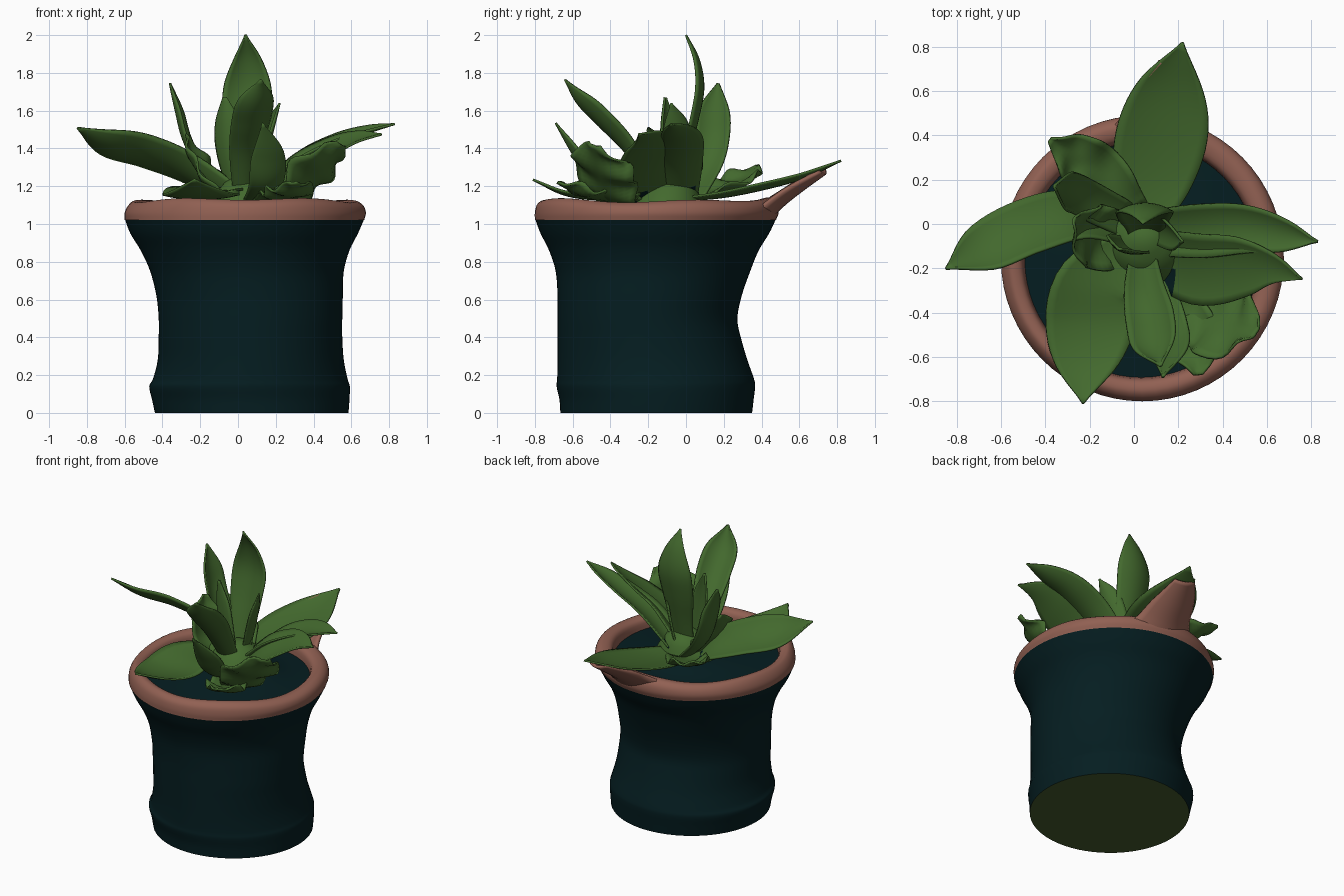
import bpy, bmesh, math
from mathutils import Vector

if "Cube" in bpy.data.objects:
    bpy.data.objects.remove(bpy.data.objects["Cube"])


def mat(name, rgb):
    m = bpy.data.materials.new(name)
    m.diffuse_color = (*rgb, 1)
    m.use_nodes = True
    m.node_tree.nodes["Principled BSDF"].inputs["Base Color"].default_value = m.diffuse_color
    return m


TEAL = mat("dark teal", (0.0015, 0.0125, 0.0150))
CLAY = mat("terracotta", (0.285, 0.118, 0.086))
LEAF = mat("leaf green", (0.056, 0.142, 0.027))
OLIVE = mat("olive base", (0.058, 0.105, 0.026))


def finish(name, bm, mats, angle=50):
    bmesh.ops.recalc_face_normals(bm, faces=bm.faces)
    me = bpy.data.meshes.new(name)
    bm.to_mesh(me)
    bm.free()
    ob = bpy.data.objects.new(name, me)
    bpy.context.collection.objects.link(ob)
    for m in mats:
        me.materials.append(m)
    bpy.ops.object.select_all(action='DESELECT')
    ob.select_set(True)
    bpy.context.view_layer.objects.active = ob
    bpy.ops.object.shade_smooth_by_angle(angle=math.radians(angle))
    return ob


def spline(pts, t):
    """Catmull-Rom through tuples, t from 0 to 1."""
    n = len(pts) - 1
    i = min(int(t * n), n - 1)
    f = t * n - i
    p1, p2 = Vector(pts[i]), Vector(pts[i + 1])
    p0 = Vector(pts[i - 1]) if i else 2 * p1 - p2
    p3 = Vector(pts[i + 2]) if i + 2 <= n else 2 * p2 - p1
    return 0.5 * (2 * p1 + (p2 - p0) * f + (2 * p0 - 5 * p1 + 4 * p2 - p3) * f * f
                  + (3 * p1 - p0 - 3 * p2 + p3) * f ** 3)


def loft(name, rows, mats, steps, cap_first=False, cap_last=False, wave=0.0):
    """Stack of ellipses; each row is z, x min, x max, y min, y max."""
    bm = bmesh.new()
    n = 64
    count = (len(rows) - 1) * steps
    rings = []
    for k in range(count + 1):
        z, x0, x1, y0, y1 = spline(rows, k / count)
        ring = []
        for j in range(n):
            a = 2 * math.pi * j / n
            lift = wave * max(0, z - 1.05) / 0.07 * (math.sin(a) ** 2 + 0.5 * math.sin(5 * a))
            ring.append(bm.verts.new(((x0 + x1) / 2 + (x1 - x0) / 2 * math.cos(a),
                                      (y0 + y1) / 2 + (y1 - y0) / 2 * math.sin(a), z + lift)))
        rings.append(ring)
    for a, b in zip(rings, rings[1:]):
        for j in range(n):
            bm.faces.new((a[j], a[(j + 1) % n], b[(j + 1) % n], b[j]))
    if cap_first:
        bm.faces.new(rings[0][::-1]).material_index = len(mats) - 1
    if cap_last:
        bm.faces.new(rings[-1])
    return finish(name, bm, mats)


def leaf(name, path, widths, side=None, cup=0.25, ripple=0.0, material=LEAF, thick=0.012, dark_below=0.0):
    """Curved blade along a path, with half widths, a cross direction and cupped edges."""
    bm = bmesh.new()
    rows, cols = 22, 10
    chord = Vector(path[-1]) - Vector(path[0])
    side = Vector(side) if side else Vector((-chord.y, chord.x, 0))
    w = [(v, 0, 0) for v in widths]
    # cupped side faces the middle of the plant
    mid = chord.cross(side).dot(Vector((0.05, -0.05, 2.6)) - spline(path, 0.5))
    sign = 1 if mid > 0 else -1
    grid = []
    for r in range(rows + 1):
        t = r / rows
        p = spline(path, t)
        tan = (spline(path, min(1, t + 0.02)) - spline(path, max(0, t - 0.02))).normalized()
        s = (side - tan * side.dot(tan)).normalized()
        nrm = tan.cross(s) * sign
        hw = max(spline(w, t).x, 0.003)
        line = []
        for c in range(cols + 1):
            u = 2 * c / cols - 1
            up = hw * cup * (u * u - 0.3) + ripple * abs(u) * math.sin(t * 17 + 2 * u) * min(1, hw * 12)
            line.append(bm.verts.new(p + s * hw * u + nrm * up))
        grid.append(line)
    for a, b in zip(grid, grid[1:]):
        for c in range(cols):
            f = bm.faces.new((a[c], a[c + 1], b[c + 1], b[c]))
            if f.calc_center_median().z < dark_below:
                f.material_index = 1
    ob = finish(name, bm, [material, TEAL], 80)
    sol = ob.modifiers.new("thickness", 'SOLIDIFY')
    sol.thickness = thick
    sol.offset = 0
    return ob


# Pot body with foot band and flared top
loft("pot_body", [
    (0.0, -.44, .585, -.665, .35), (.07, -.455, .59, -.67, .358), (.14, -.47, .592, -.685, .366),
    (.18, -.45, .58, -.682, .36), (.28, -.425, .56, -.68, .325), (.40, -.42, .552, -.68, .29),
    (.50, -.42, .552, -.68, .272), (.62, -.432, .555, -.68, .295), (.75, -.465, .56, -.69, .34),
    (.86, -.515, .59, -.725, .385), (.95, -.57, .635, -.77, .44), (1.03, -.60, .67, -.80, .478)],
    [TEAL, OLIVE], 4, cap_first=True)

# Rolled rim
loft("pot_rim", [
    (1.02, -.60, .668, -.80, .476), (1.06, -.60, .677, -.80, .49), (1.10, -.58, .662, -.787, .48),
    (1.12, -.55, .62, -.75, .44), (1.10, -.505, .57, -.705, .38), (1.02, -.49, .555, -.69, .365)],
    [CLAY], 4, wave=0.014)

# Soil, gently mounded
loft("soil", [(1.04, -.52, .58, -.72, .39), (1.055, -.35, .42, -.53, .22),
              (1.09, -.15, .25, -.3, .1), (1.11, .02, .06, -.1, -.06)], [TEAL], 3, cap_last=True)

# Clay flare that rises from the rim under the back leaf
leaf("rim_flare", [(.12, .42, 1.04), (.135, .50, 1.115), (.15, .60, 1.19), (.185, .73, 1.275)],
     [.24, .18, .14, .07], (1, 0, 0), cup=0.35, material=CLAY, thick=0.02)

# Plant heart where the blades meet
loft("plant_heart", [(1.05, -.16, .28, -.3, .1), (1.13, -.13, .25, -.27, .08),
                     (1.22, -.07, .18, -.2, .04), (1.27, .02, .09, -.1, -.04)],
     [LEAF], 3, cap_last=True)

# Low spreading leaves
leaf("back_leaf", [(.04, .0, 1.13), (.08, .2, 1.15), (.13, .42, 1.195), (.17, .62, 1.25), (.22, .82, 1.335)],
     [.1, .18, .205, .15, 0], (1, -.15, 0), cup=0.12)
leaf("left_leaf", [(-.02, -.05, 1.14), (-.25, .03, 1.27), (-.47, -.02, 1.36), (-.68, -.12, 1.42), (-.85, -.2, 1.51)],
     [.09, .13, .145, .125, 0], (.3, -1, .65), cup=0.25, dark_below=1.18)
leaf("front_left_leaf", [(-.03, -.12, 1.18), (-.17, -.28, 1.17), (-.2, -.46, 1.14), (-.22, -.64, 1.16), (-.23, -.81, 1.235)],
     [.1, .185, .2, .14, 0], (1, 0, 0), cup=0.12)
leaf("back_left_leaf", [(-.02, .04, 1.14), (-.16, .22, 1.2), (-.27, .31, 1.25), (-.38, .38, 1.31)],
     [.1, .13, .11, .01], cup=0.3, ripple=0.02)
leaf("front_right_leaf", [(.24, -.34, 1.07), (.34, -.41, 1.18), (.44, -.46, 1.3), (.55, -.49, 1.42)],
     [.1, .165, .19, .04], (.65, .75, 0), cup=0.25, ripple=0.025)
leaf("front_low_leaf", [(.15, -.28, 1.13), (.24, -.45, 1.14), (.28, -.57, 1.17), (.29, -.68, 1.22)],
     [.08, .12, .12, .02], cup=0.3, ripple=0.02)

# Broad pair on the right
leaf("right_back_leaf", [(.08, -.04, 1.12), (.3, -.03, 1.32), (.5, -.02, 1.43), (.68, -.05, 1.49), (.83, -.08, 1.53)],
     [.1, .12, .11, .075, 0], (.1, 1, .2), cup=0.3, dark_below=1.19)
leaf("right_front_leaf", [(.08, -.14, 1.10), (.28, -.2, 1.27), (.48, -.19, 1.39), (.62, -.2, 1.45), (.76, -.25, 1.475)],
     [.13, .17, .145, .08, 0], (.1, 1, .45), cup=0.15, dark_below=1.17)

# Upright leaves
leaf("tall_leaf", [(.05, -.05, 1.13), (.05, .0, 1.35), (.045, .05, 1.55), (.05, .08, 1.72), (.05, .06, 1.87), (.04, 0, 2.0)],
     [.07, .09, .12, .125, .075, 0], (1, 0, 0), cup=0.3)
leaf("front_tall_leaf", [(.04, -.15, 1.15), (.05, -.3, 1.38), (.08, -.44, 1.53), (.1, -.56, 1.65), (.12, -.64, 1.765)],
     [.06, .09, .11, .095, 0], (1, .1, .35), cup=0.45)
leaf("front_short_leaf", [(.1, -.25, 1.12), (.15, -.46, 1.2), (.16, -.58, 1.36), (.13, -.69, 1.535)],
     [.07, .09, .085, 0], (1, .2, 0), cup=0.3)
leaf("left_tall_leaf", [(-.04, .02, 1.14), (-.2, .1, 1.3), (-.28, .14, 1.45), (-.32, .15, 1.6), (-.36, .17, 1.745)],
     [.08, .09, .09, .08, .005], (.1, 1, 0), cup=0.35)
leaf("centre_leaf", [(.01, -.11, 1.15), (-.04, -.11, 1.38), (-.06, -.11, 1.53), (-.07, -.11, 1.67)],
     [.07, .09, .075, .01], (1, -.5, 0), cup=0.4)
leaf("right_upright_leaf", [(.08, -.02, 1.15), (.14, -.03, 1.38), (.18, -.05, 1.52), (.22, -.08, 1.64)],
     [.06, .08, .065, 0], (-.3, 1, 0), cup=0.4)
leaf("left_inner_leaf", [(-.04, -.07, 1.1), (-.16, -.06, 1.23), (-.23, -.03, 1.35), (-.27, .02, 1.47)],
     [.12, .145, .13, .02], (.3, 1, 0), cup=0.35, ripple=0.015, dark_below=1.17)
